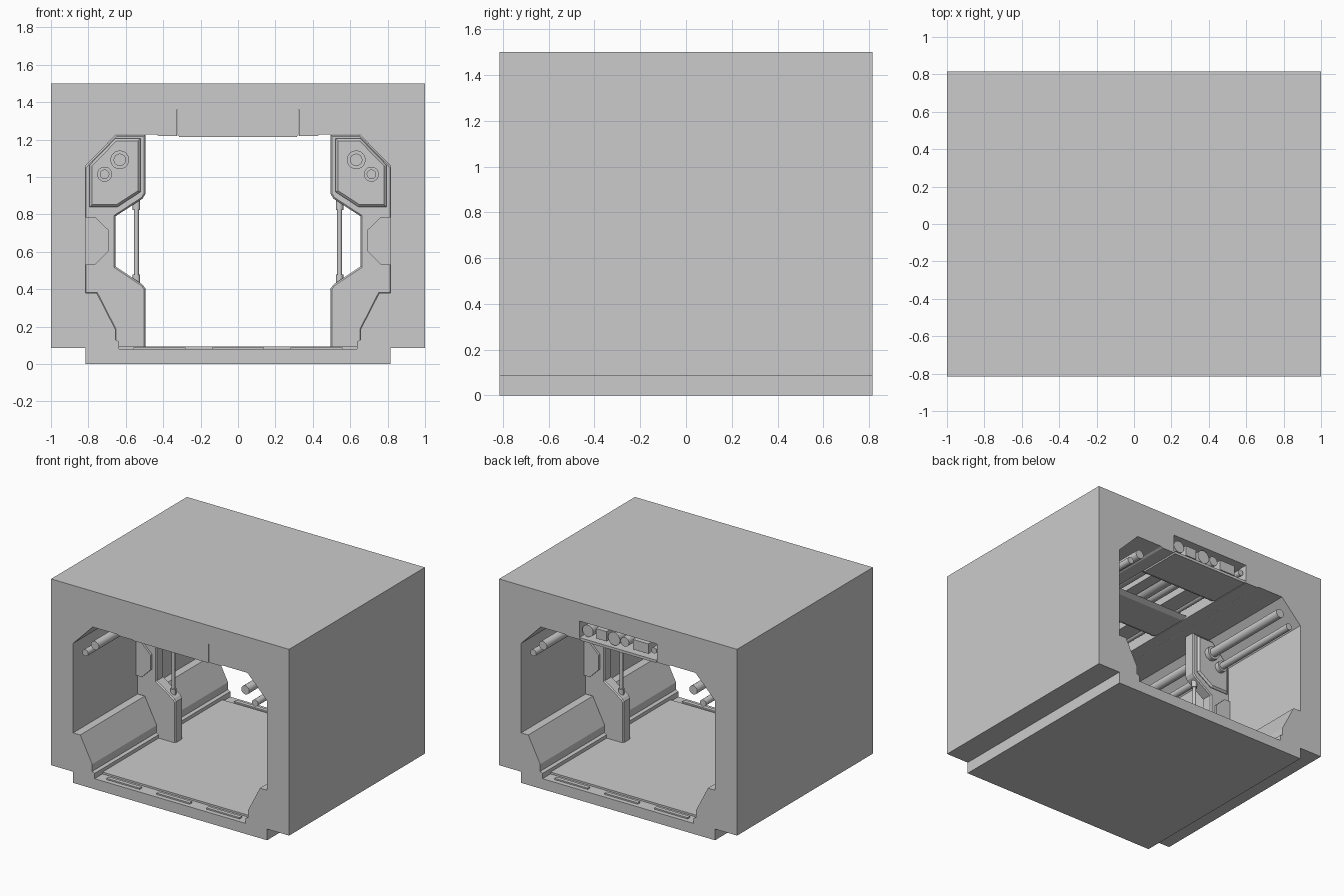
import bpy, bmesh, math
from mathutils import Matrix

if "Cube" in bpy.data.objects:
    bpy.data.objects.remove(bpy.data.objects["Cube"])

D = 0.815  # half depth of the corridor section


def finish(name, bm, mirror=False):
    bmesh.ops.recalc_face_normals(bm, faces=bm.faces[:])
    me = bpy.data.meshes.new(name)
    bm.to_mesh(me)
    bm.free()
    ob = bpy.data.objects.new(name, me)
    bpy.context.collection.objects.link(ob)
    if mirror:
        m = ob.modifiers.new("mirror", 'MIRROR')
        m.use_axis[0] = True
        m.use_mirror_merge = False
    return ob


def prism(name, pts, y0, y1, mirror=False, chamfer=0):
    """Extrude an (x, z) outline along y, optionally chamfering both rims."""
    bm = bmesh.new()
    f = bm.faces.new([bm.verts.new((x, y0, z)) for x, z in pts])
    r = bmesh.ops.extrude_face_region(bm, geom=[f])
    bmesh.ops.translate(bm, vec=(0, y1 - y0, 0),
                        verts=[v for v in r['geom'] if isinstance(v, bmesh.types.BMVert)])
    if chamfer:
        rim = [e for e in bm.edges if abs(e.verts[0].co.y - e.verts[1].co.y) < 1e-5]
        bmesh.ops.bevel(bm, geom=rim, offset=chamfer, segments=1, affect='EDGES', profile=0.5)
    return finish(name, bm, mirror)


def box(name, x0, x1, y0, y1, z0, z1, mirror=False):
    return prism(name, [(x0, z0), (x1, z0), (x1, z1), (x0, z1)], y0, y1, mirror)


def rod(name, c, r, length, axis='Y', mirror=False, sides=24):
    bm = bmesh.new()
    bmesh.ops.create_cone(bm, cap_ends=True, segments=sides, radius1=r, radius2=r, depth=length)
    if axis == 'Y':
        bmesh.ops.rotate(bm, matrix=Matrix.Rotation(math.pi / 2, 3, 'X'), verts=bm.verts)
    bmesh.ops.translate(bm, vec=c, verts=bm.verts)
    for f in bm.faces:
        f.smooth = len(f.verts) == 4
    for e in bm.edges:
        if any(len(f.verts) > 4 for f in e.link_faces):
            e.smooth = False
    return finish(name, bm, mirror)


def symmetric(half):
    return half + [(-x, z) for x, z in reversed(half)]


# Outer shell with the tunnel cut through it
shell = prism("corridor_shell", symmetric([(-0.815, 0), (-0.815, 0.085), (-1, 0.085), (-1, 1.5)]), -D, D)
tunnel = prism("tunnel_cutter", symmetric([
    (-0.635, 0.08), (-0.635, 0.12), (-0.655, 0.13), (-0.655, 0.185), (-0.755, 0.38), (-0.815, 0.38),
    (-0.815, 1.06), (-0.65, 1.228), (-0.44, 1.228), (-0.425, 1.22), (-0.325, 1.22), (-0.325, 1.36)]),
    -D - 0.1, D + 0.1)
tunnel.hide_render = True
tunnel.hide_viewport = True
cut = shell.modifiers.new("tunnel", 'BOOLEAN')
cut.operation = 'DIFFERENCE'
cut.solver = 'EXACT'
cut.object = tunnel

# Raised floor and low strips near the doorways
box("floor_deck", -0.637, 0.637, -0.72, 0.72, 0.07, 0.094)
for i, y in enumerate((-0.765, 0.765)):
    for j, x in enumerate((-0.42, 0, 0.42)):
        box(f"threshold_strip_{i}_{j}", x - 0.14, x + 0.14, y - 0.015, y + 0.015, 0.07, 0.09)

# Central wall rib
prism("wall_rib", [
    (-0.495, 0.08), (-0.495, 0.405), (-0.51, 0.425), (-0.655, 0.522), (-0.655, 0.79), (-0.51, 0.885),
    (-0.495, 0.91), (-0.495, 1.226), (-0.65, 1.226), (-0.82, 1.055), (-0.82, 0.375),
    (-0.757, 0.375), (-0.66, 0.185), (-0.66, 0.08)], -0.045, 0.045, True, 0.008)
for s, tag in ((-1, "front"), (1, "back")):
    # Upper panels, side plates and pipe collars
    prism(f"rib_panel_{tag}", [
        (-0.522, 0.92), (-0.522, 1.207), (-0.655, 1.207), (-0.793, 1.065), (-0.793, 0.84), (-0.645, 0.84)],
        s * 0.04, s * 0.07, True, 0.013)
    prism(f"side_plate_{tag}", [
        (-0.82, 0.53), (-0.765, 0.53), (-0.69, 0.605), (-0.69, 0.715), (-0.765, 0.787), (-0.82, 0.787)],
        s * 0.04, s * 0.062, True)
    rod(f"large_collar_{tag}", (-0.632, s * 0.08, 1.092), 0.05, 0.05, mirror=True)
    rod(f"small_collar_{tag}", (-0.713, s * 0.08, 1.015), 0.04, 0.05, mirror=True)

# Wall pipes along the tunnel
rod("large_wall_pipe", (-0.632, 0, 1.092), 0.033, 2 * D, mirror=True)
rod("small_wall_pipe", (-0.713, 0, 1.015), 0.025, 2 * D, mirror=True)

# Upright struts with end sleeves
rod("strut", (-0.543, 0, 0.65), 0.013, 0.5, 'Z', True, 16)
rod("strut_lower_sleeve", (-0.543, 0, 0.445), 0.02, 0.07, 'Z', True, 16)
rod("strut_upper_sleeve", (-0.543, 0, 0.86), 0.02, 0.07, 'Z', True, 16)

# Ceiling duct: pipes and conduits
for i, (x, r) in enumerate(((0.265, 0.045), (0.045, 0.05), (-0.045, 0.035), (-0.29, 0.022))):
    rod(f"duct_pipe_{i}", (x, 0, 1.295), r, 2 * D - 0.03)
for i, (x, w) in enumerate(((0.155, 0.045), (-0.175, 0.065))):
    box(f"duct_conduit_{i}", x - w, x + w, -D + 0.02, D - 0.02, 1.255, 1.33)

# Ceiling trays with sloped ends below the duct
for i, (a, b) in enumerate(((-D, -0.45), (-0.18, 0.18), (0.45, D))):
    bm = bmesh.new()
    ta = 0 if a == -D else 0.04
    tb = 0 if b == D else 0.04
    lower = [(-0.315, a + ta), (0.315, a + ta), (0.315, b - tb), (-0.315, b - tb)]
    upper = [(-0.325, a), (0.325, a), (0.325, b), (-0.325, b)]
    lo = [bm.verts.new((x, y, 1.215)) for x, y in lower]
    hi = [bm.verts.new((x, y, 1.235)) for x, y in upper]
    bm.faces.new(lo)
    bm.faces.new(hi)
    for k in range(4):
        n = (k + 1) % 4
        bm.faces.new((lo[k], lo[n], hi[n], hi[k]))
    finish(f"ceiling_tray_{i}", bm)

# Front cover closing the duct
box("duct_front_cover", -0.324, 0.324, -D, -D + 0.02, 1.222, 1.36)
